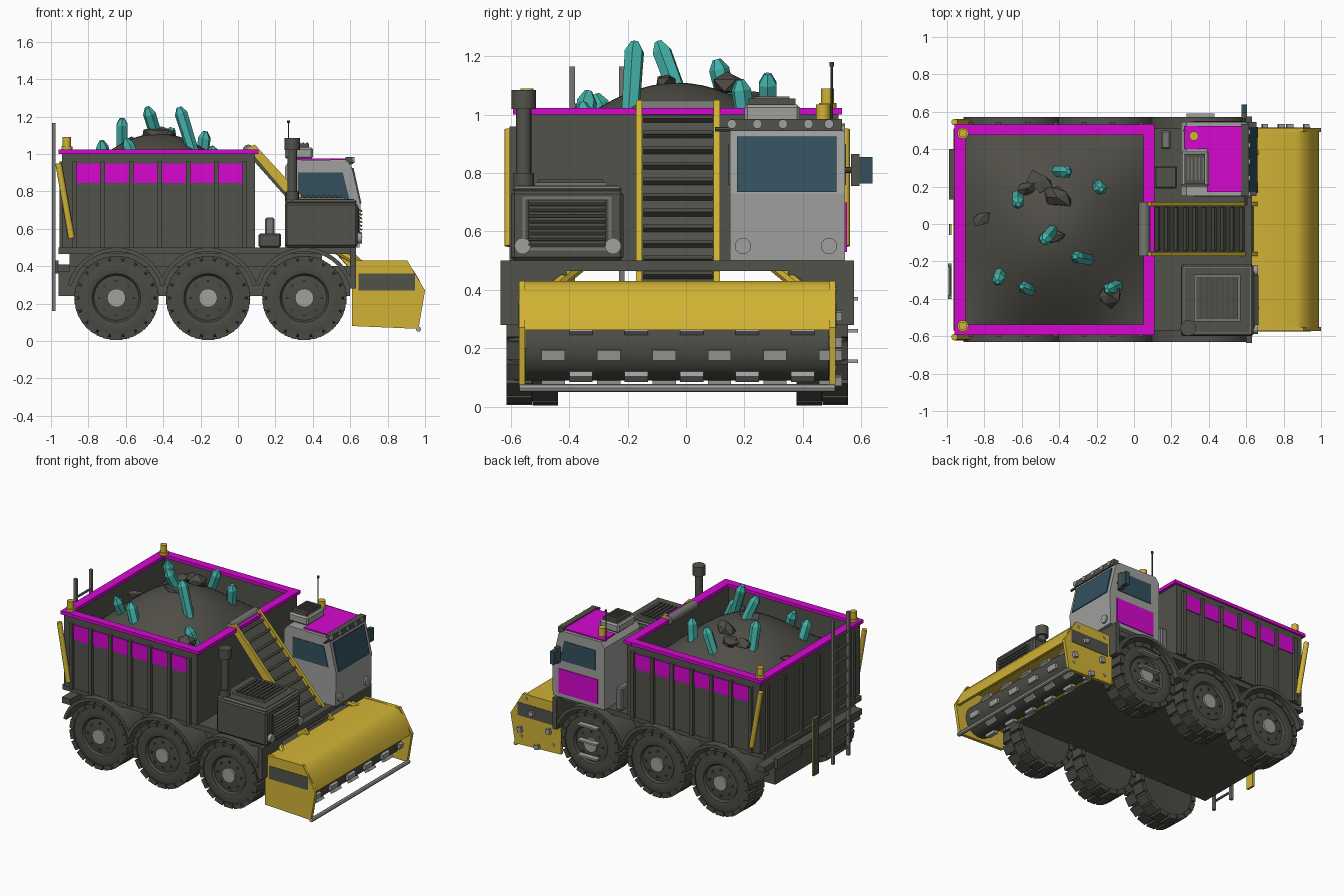
import bpy, bmesh, math, random
from mathutils import Matrix, Vector

random.seed(4)
cube = bpy.data.objects.get("Cube")
if cube:
    bpy.data.objects.remove(cube, do_unlink=True)


def material(name, red, green, blue):
    mat = bpy.data.materials.new(name)
    mat.use_nodes = True
    colour = (red, green, blue, 1)
    mat.diffuse_color = colour
    mat.node_tree.nodes["Principled BSDF"].inputs["Base Color"].default_value = colour
    return mat


charcoal = material("charcoal", .085, .084, .07)
rubber = material("rubber", .07, .07, .058)
dirt = material("dirt", .08, .075, .062)
steel = material("steel", .18, .18, .17)
silver = material("silver", .35, .35, .34)
yellow = material("yellow", .64, .45, .035)
magenta = material("magenta", .67, .002, .63)
teal = material("teal", .055, .44, .39)
glass = material("glass", .033, .08, .11)
MID = -.03  # lengthwise centre line


def finish(name, mat, bm, smooth=False):
    bmesh.ops.recalc_face_normals(bm, faces=bm.faces)
    mesh = bpy.data.meshes.new(name)
    for face in bm.faces:
        face.smooth = smooth
    bm.to_mesh(mesh)
    bm.free()
    if smooth:
        mesh.set_sharp_from_angle(angle=math.radians(35))
    mesh.materials.append(mat)
    obj = bpy.data.objects.new(name, mesh)
    bpy.context.collection.objects.link(obj)
    return obj


def add_box(bm, centre, size, turn=Matrix()):
    matrix = Matrix.Translation(centre) @ turn @ Matrix.Diagonal((*size, 1))
    bmesh.ops.create_cube(bm, size=1, matrix=matrix)


def box(name, mat, xs, ys, zs, tilt=0, bevel=0):
    spans = (xs, ys, zs)
    centre = Vector([(low + high) / 2 for low, high in spans])
    bm = bmesh.new()
    add_box(bm, centre, [high - low for low, high in spans], Matrix.Rotation(tilt, 4, "Y"))
    if bevel:
        bmesh.ops.bevel(bm, geom=bm.edges[:], offset=bevel, segments=1, affect="EDGES")
    return finish(name, mat, bm)


def prism(name, mat, profile, ys, smooth=False):
    """Extrude an x-z outline across the width."""
    bm = bmesh.new()
    face = bm.faces.new([bm.verts.new((x, ys[0], z)) for x, z in profile])
    moved = bmesh.ops.extrude_face_region(bm, geom=[face])["geom"]
    verts = [item for item in moved if isinstance(item, bmesh.types.BMVert)]
    bmesh.ops.translate(bm, verts=verts, vec=(0, ys[1] - ys[0], 0))
    return finish(name, mat, bm, smooth)


def rod(name, mat, start, end, radius, tip=None, sides=16):
    start, end = Vector(start), Vector(end)
    turn = (end - start).to_track_quat("Z", "Y").to_matrix().to_4x4()
    bm = bmesh.new()
    bmesh.ops.create_cone(bm, cap_ends=True, segments=sides, radius1=radius,
                          radius2=radius if tip is None else tip, depth=(end - start).length,
                          matrix=Matrix.Translation((start + end) / 2) @ turn)
    return finish(name, mat, bm, sides > 8)


# Wheels, hubs, axles and arched fenders
def wheel_mesh():
    bm = bmesh.new()
    profile = [(0, .075), (.06, .075), (.12, .068), (.13, .082), (.16, .088), (.2, .08), (.212, .06),
               (.212, -.06), (.2, -.08), (.1, -.08), (0, -.07)]
    verts = [bm.verts.new((r, y, 0)) for r, y in profile]
    edges = [bm.edges.new(pair) for pair in zip(verts, verts[1:])]
    bmesh.ops.spin(bm, geom=verts + edges, cent=(0, 0, 0), axis=(0, 1, 0),
                   angle=math.tau, steps=40)
    bmesh.ops.remove_doubles(bm, verts=bm.verts[:], dist=.0005)
    for i in range(36):
        turn = Matrix.Rotation(math.tau * i / 36, 4, "Y")
        side = .045 if i % 2 else -.045
        add_box(bm, turn @ Vector((.208, side, 0)), (.032, .088, .062), turn)
    for i in range(8):
        turn = Matrix.Rotation(math.tau * i / 8, 4, "Y")
        add_box(bm, turn @ Vector((.09, .072, 0)), (.012, .016, .012), turn)
    return bm


wheel = finish("wheel", rubber, wheel_mesh(), True)
wheel_data = wheel.data
bpy.data.objects.remove(wheel)
arch = [math.radians(a) for a in range(15, 166, 10)]
for axle_x in (-.65, -.16, .355):
    rod("axle", charcoal, (axle_x, -.5, .28), (axle_x, .44, .28), .035)
    for side in (-1, 1):
        y = MID + side * .497
        wheel = bpy.data.objects.new("wheel", wheel_data)
        wheel.location = (axle_x, y, .23)
        wheel.rotation_euler.z = 0 if side > 0 else math.pi
        bpy.context.collection.objects.link(wheel)
        rod("wheel_hub", silver, (axle_x, y, .23), (axle_x, y + side * .088, .23), .05)
        outline = [(axle_x + r * math.cos(a), .23 + r * math.sin(a))
                   for r, angles in ((.27, arch), (.248, arch[::-1])) for a in angles]
        prism("fender", charcoal, outline, (y - .105, y + .105), True)

# Chassis and deck
box("chassis", charcoal, (-.96, .6), (-.445, .385), (.24, .4))
box("deck", charcoal, (-.96, .63), (-.57, .51), (.465, .5))
box("deck_support", charcoal, (-.9, .45), (-.13, .07), (.39, .47))
box("rear_bumper", charcoal, (-.965, -.9), (-.57, .51), (.37, .41))
box("rear_light_bar", charcoal, (-.99, -.96), (.13, .4), (.36, .43))
box("rear_marker", yellow, (-.985, -.975), (-.06, .0), (.16, .56))
box("rear_marker_backing", charcoal, (-.99, -.985), (-.06, .0), (.16, .56))
for side in (-1, 1):
    inner, outer = MID + side * .38, MID + side * .605
    box("front_fender_flap", charcoal, (.6, .63), (min(inner, outer), max(inner, outer)), (.28, .5))

# Dump bed with ribs, coloured panels and rim
box("bed_floor", charcoal, (-.94, .09), (-.57, .51), (.5, .56))
for xs in ((-.94, -.905), (.055, .09)):
    box("bed_end_wall", charcoal, xs, (-.57, .51), (.5, 1))
for xs in ((-.96, -.9), (.05, .11)):
    box("bed_rim_end", magenta, xs, (-.59, .535), (1, 1.023))
rib_step = .152
for side in (-1, 1):
    wall = MID + side * .535
    box("bed_side_wall", charcoal, (-.94, .09), (wall - .018, wall + .018), (.5, 1))
    box("bed_rim_side", magenta, (-.96, .11), (wall - .028, wall + .028), (1, 1.023))
    face = wall + side * .02
    for i in range(7):
        x = -.875 + i * rib_step
        box("bed_rib", charcoal, (x - .012, x + .012), (face - .02, face + .02), (.5, .96))
        if i < 6:
            box("bed_side_panel", magenta, (x + .012, x + rib_step - .012), (face - .004, face + .004), (.845, .95))
    ram_y = MID + side * .575
    rod("tipping_ram", yellow, (-.89, ram_y, .55), (-.96, ram_y, .95), .017)
    rod("corner_beacon", yellow, (-.915, MID + side * .515, 1.02), (-.915, MID + side * .515, 1.09), .022)
    rod("beacon_base", yellow, (-.915, MID + side * .515, 1.02), (-.915, MID + side * .515, 1.04), .03)
for i in range(6):
    y = -.5 + i * .19
    box("rear_rib", charcoal, (-.955, -.93), (y - .012, y + .012), (.5, .96))

# Rear ladder
for y in (-.39, -.22):
    box("ladder_rail", steel, (-.995, -.975), (y - .01, y + .01), (.16, 1.165))
for i in range(10):
    z = .22 + i * .09
    rod("ladder_rung", steel, (-.985, -.39, z), (-.985, -.22, z), .008, sides=8)

# Load of dirt, rocks and crystals
bm = bmesh.new()
bmesh.ops.create_grid(bm, x_segments=24, y_segments=24, size=1)
for v in bm.verts:
    crown = math.cos(v.co.x * math.pi / 2) * math.cos(v.co.y * math.pi / 2)
    v.co = (-.425 + v.co.x * .49, MID + v.co.y * .525, .83 + .28 * crown)
finish("dirt_mound", dirt, bm, True)
for x, y, z, size in ((-.5, .23, 1.05, .09), (-.41, .14, 1.1, .09), (-.82, .03, .94, .06),
                      (-.44, -.06, 1.11, .09), (-.13, -.38, .95, .1), (-.57, .19, 1.05, .08)):
    bm = bmesh.new()
    bmesh.ops.create_icosphere(bm, subdivisions=1, radius=size)
    for v in bm.verts:
        v.co *= random.uniform(.5, 1.15)
        v.co.y *= .7
        v.co.z *= .5
    bmesh.ops.rotate(bm, verts=bm.verts, matrix=Matrix.Rotation(random.uniform(-.7, .7), 3, "Z"))
    bmesh.ops.translate(bm, verts=bm.verts, vec=(x, y, z))
    finish("rock", dirt, bm)
crystals = [(-.38, .28, 1.14, .06, .0), (-.185, .195, 1.12, .02, -.02), (-.62, .125, 1.19, .0, -.04),
            (-.46, -.065, 1.25, -.05, -.06), (-.29, -.18, 1.25, -.05, .01), (-.72, -.28, 1.07, -.02, -.06),
            (-.57, -.345, 1.08, -.06, .02), (-.115, -.34, 1.04, -.06, -.03)]
for x, y, top, lean_x, lean_y in crystals:
    tip = Vector((x + lean_x / 2, y + lean_y / 2, top))
    foot = Vector((x - lean_x, y - lean_y, top - .24))
    neck = foot.lerp(tip, .86)
    rod("crystal", teal, foot, neck, .032, .035, sides=6)
    rod("crystal_tip", teal, neck, tip, .035, .014, sides=6)

# Conveyor
prism("conveyor_belt", charcoal, [(.06, .99), (.09, 1.01), (.65, .41), (.61, .37)], (-.15, .095))
for ys in ((-.172, -.15), (.095, .117)):
    prism("conveyor_rail", yellow, [(.05, 1.03), (.09, 1.05), (.66, .43), (.62, .36)], ys)
slope = math.atan2(.6, .56)
for i in range(11):
    x, z = .12 + i * .05, .985 - i * .0536
    box("conveyor_slat", rubber, (x - .008, x + .008), (-.145, .09), (z - .025, z + .015), slope)
rod("conveyor_roller", steel, (.055, -.172, 1.02), (.055, .117, 1.02), .03)

# Engine housing with grilles, headlights and exhaust
box("engine_housing", charcoal, (.25, .64), (-.6, -.215), (.5, .74), bevel=.012)
box("engine_lid", steel, (.255, .635), (-.595, -.22), (.735, .755), bevel=.008)
box("lid_panel", charcoal, (.27, .62), (-.58, -.235), (.75, .758))
box("top_grille", steel, (.32, .57), (-.52, -.27), (.75, .768))
box("grille_recess", rubber, (.333, .557), (-.507, -.283), (.76, .77))
box("front_grille_frame", steel, (.635, .644), (-.56, -.255), (.535, .72))
box("front_grille", rubber, (.635, .648), (-.55, -.265), (.545, .71))
for i in range(8):
    x, z = .345 + i * .029, .56 + i * .02
    box("top_grille_slat", charcoal, (x - .008, x + .008), (-.505, -.285), (.765, .778))
    box("front_grille_slat", charcoal, (.64, .665), (-.54, -.275), (z - .006, z + .004), .5)
rod("exhaust_pipe", charcoal, (.29, -.556, .74), (.29, -.556, 1.03), .026)
rod("exhaust_collar", charcoal, (.29, -.556, .75), (.29, -.556, .8), .035)
rod("exhaust_cap", charcoal, (.29, -.556, 1.02), (.29, -.556, 1.085), .042)
for y in (-.56, -.25, .195, .49):
    rod("headlight", silver, (.63, y, .55), (.662, y, .55), .028)

# Cab with windows, door panel and roof gear
prism("cab_body", silver, [(.25, .5), (.65, .5), (.655, .73), (.605, .945), (.57, .965), (.28, .97), (.25, .93)], (.15, .545))
prism("windshield", glass, [(.65, .735), (.66, .735), (.618, .925), (.608, .925)], (.175, .515))
for y in (.15, .545):
    prism("side_window", glass, [(.32, .76), (.595, .76), (.56, .9), (.32, .9)], (y - .004, y + .004))
box("door_panel", magenta, (.3, .6), (.543, .551), (.53, .7))
box("roof_panel", magenta, (.39, .59), (.17, .525), (.968, .977))
box("roof_rear_panel", magenta, (.27, .39), (.4, .525), (.968, .977))
box("roof_light_bar", charcoal, (.575, .615), (.15, .535), (.945, .985))
for i in range(5):
    y = .145 + i * .0875
    rod("roof_lamp", silver, (.61, min(y + .012, .49), .968), (.622, min(y + .012, .49), .968), .016)
box("cooler_unit", silver, (.25, .4), (.2, .39), (.975, 1.035), bevel=.01)
box("cooler_vent", charcoal, (.27, .38), (.215, .375), (1.03, 1.055))
for i in range(5):
    x = .285 + i * .02
    box("cooler_slat", steel, (x, x + .008), (.235, .355), (1.05, 1.062))
rod("cab_beacon", yellow, (.32, .47, .97), (.32, .47, 1.035), .025)
rod("antenna", charcoal, (.27, .5, .96), (.27, .5, 1.17), .004, sides=8)
rod("antenna_tip", charcoal, (.27, .5, 1.165), (.27, .5, 1.18), .008, sides=8)
rod("mirror_arm", charcoal, (.59, .53, .81), (.59, .58, .81), .01, sides=8)
box("mirror", glass, (.575, .605), (.595, .64), (.765, .855))
box("mirror_bracket", charcoal, (.575, .605), (.565, .595), (.755, .865))
rod("inner_mirror_arm", charcoal, (.6, .16, .95), (.6, .1, .95), .008, sides=8)

# Side steps beside the front wheel
for z in (.155, .26, .37):
    box("cab_step", silver, (.28, .43), (.55, .59), (z - .006, z + .006))

# Tank and intake behind the cab
box("service_tank", charcoal, (.11, .23), (.19, .31), (.5, .575), bevel=.008)
box("air_intake", steel, (.145, .195), (.4, .5), (.5, .66), bevel=.008)

# Harvester head with hood, drum and teeth
side_profile = [(.61, .43), (.905, .43), (1, .27), (.965, .065), (.61, .08)]
for side in (-1, 1):
    y = MID + side * .532
    prism("head_side_plate", yellow, side_profile, (y - .011, y + .011))
    box("head_side_inlay", charcoal, (.645, .945), (y + side * .011 - .003, y + side * .011 + .003), (.27, .36))
    arm_y = MID + side * .37
    rod("lift_arm", yellow, (.5, arm_y - side * .06, .5), (.66, arm_y + side * .05, .41), .022, sides=8)
for x, z in ((.67, .13), (.92, .13), (.67, .4), (.88, .4)):
    rod("plate_bolt", silver, (x, .5, z), (x, .516, z), .012, sides=8)
prism("head_hood", yellow, [(.62, .2), (.62, .425), (.87, .43), (.905, .415), (.94, .375), (.97, .325), (.99, .262),
                            (.97, .262), (.95, .31), (.92, .355), (.87, .4), (.64, .4), (.64, .2)], (-.56, .5), True)
drum = Vector((.81, 0, .2))
rod("cutter_drum", rubber, drum + Vector((0, -.55, 0)), drum + Vector((0, .49, 0)), .11, sides=24)
bm = bmesh.new()
for row in range(8):
    turn = Matrix.Rotation(math.tau * (row + .25) / 8, 4, "Y")
    for i in range(6 - row % 2):
        y = -.455 + i * .19 + (row % 2) * .095
        add_box(bm, drum + Vector((0, y, 0)) + turn @ Vector((.113, 0, 0)), (.03, .08, .035), turn)
finish("drum_teeth", silver, bm)
rod("front_bar", silver, (.965, -.57, .063), (.965, .51, .063), .014, sides=8)
